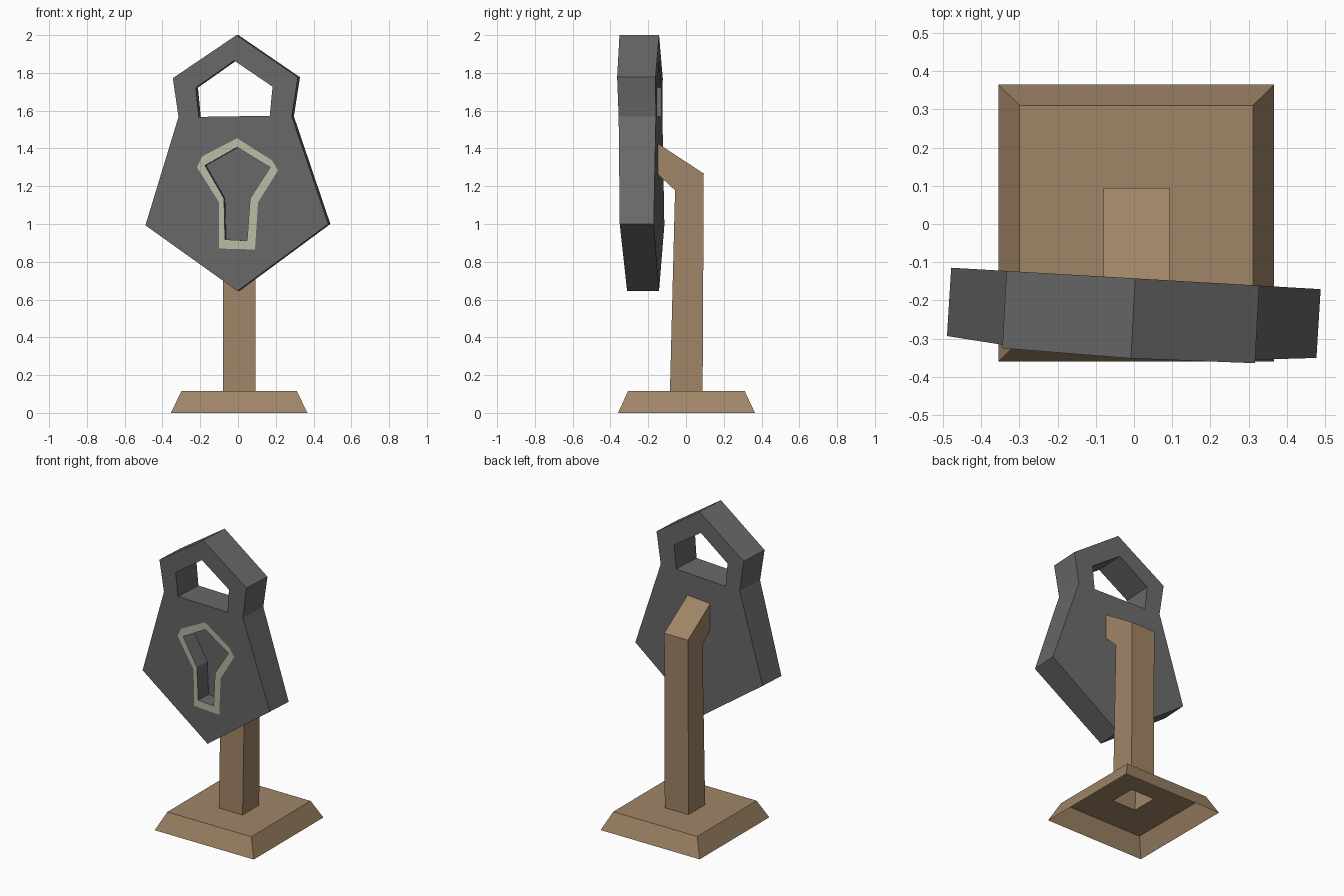
import bpy, bmesh

if "Cube" in bpy.data.objects:
    bpy.data.objects.remove(bpy.data.objects["Cube"])


def material(name, rgb):
    m = bpy.data.materials.new(name)
    m.diffuse_color = (*rgb, 1)
    m.use_nodes = True
    m.node_tree.nodes["Principled BSDF"].inputs["Base Color"].default_value = m.diffuse_color
    return m


def finish(bm, name, mat):
    me = bpy.data.meshes.new(name)
    bm.to_mesh(me)
    bm.free()
    me.materials.append(mat)
    ob = bpy.data.objects.new(name, me)
    bpy.context.collection.objects.link(ob)
    return ob


def loop(bm, pts):
    vs = [bm.verts.new(p) for p in pts]
    es = [bm.edges.new((vs[i - 1], vs[i])) for i in range(len(vs))]
    return vs, es


def bridge(bm, a, b):
    for i in range(len(a)):
        bm.faces.new((a[i - 1], a[i], b[i], b[i - 1]))


def fill(bm, *edge_loops):
    edges = [e for es in edge_loops for e in es]
    bmesh.ops.triangle_fill(bm, edges=edges, use_beauty=True, normal=(0, -1, 0))


# The plate is slightly turned and thickens towards the top
def front(x, z):
    return (x, -0.312 - 0.059 * x - 0.03 * (z - 0.645), z)


def back(x, z):
    return (x + 0.011, -0.143 - 0.058 * x, z)


def pocket(x, z):
    p = front(x, z)
    return (x + 0.006, p[1] + 0.1, z)


wood = material("wood", (0.35, 0.235, 0.135))
iron = material("dark_iron", (0.14, 0.14, 0.14))
brass = material("pale_trim", (0.52, 0.5, 0.38))

outline = [(-0.008, 2.0), (0.317, 1.777), (0.285, 1.57), (0.478, 1.0),
           (-0.003, 0.645), (-0.49, 0.993), (-0.315, 1.567), (-0.345, 1.772)]
handle = [(-0.02, 1.865), (0.183, 1.727), (0.168, 1.573), (-0.208, 1.567), (-0.223, 1.722)]
trim_out = [(-0.005, 1.454), (0.18, 1.337), (0.212, 1.284), (0.106, 1.114), (0.09, 0.865),
            (-0.1, 0.87), (-0.1, 1.114), (-0.217, 1.3), (-0.19, 1.358)]
trim_in = [(-0.005, 1.406), (0.17, 1.3), (0.064, 1.135), (0.048, 0.912),
           (-0.069, 0.918), (-0.074, 1.135), (-0.175, 1.31)]

# Padlock plate with handle opening and keyhole pocket
bm = bmesh.new()
of, oef = loop(bm, [front(*p) for p in outline])
ob_, oeb = loop(bm, [back(*p) for p in outline])
hf, hef = loop(bm, [front(*p) for p in handle])
hb, heb = loop(bm, [back(*p) for p in handle])
tf, tef = loop(bm, [front(*p) for p in trim_out])
kf, kef = loop(bm, [front(*p) for p in trim_in])
kb, keb = loop(bm, [pocket(*p) for p in trim_in])
fill(bm, oef, hef, tef)
fill(bm, oeb, heb)
fill(bm, keb)
bridge(bm, of, ob_)
bridge(bm, hf, hb)
bridge(bm, kf, kb)
# Temporary trim faces close the mesh so the normals come out consistent
before = set(bm.faces)
fill(bm, tef, kef)
trim_faces = [f for f in bm.faces if f not in before]
bmesh.ops.recalc_face_normals(bm, faces=bm.faces[:])
bmesh.ops.delete(bm, geom=trim_faces, context='FACES_ONLY')
finish(bm, "padlock_plate", iron)

# Flush keyhole trim
bm = bmesh.new()
_, a = loop(bm, [front(*p) for p in trim_out])
_, b = loop(bm, [front(*p) for p in trim_in])
fill(bm, a, b)
for f in bm.faces:
    f.normal_update()
    if f.normal.y > 0:
        f.normal_flip()
finish(bm, "keyhole_trim", brass)

# Stand: hollow open base flowing into a post that bends to the plate
# each ring: x min, x max, front y, front z, back y, back z
rings = [(-0.355, 0.367, -0.36, 0.0, 0.365, 0.0),
         (-0.3, 0.312, -0.307, 0.115, 0.311, 0.115),
         (-0.08, 0.093, -0.085, 0.115, 0.088, 0.115),
         (-0.08, 0.093, -0.058, 1.178, 0.094, 1.267),
         (-0.08, 0.093, -0.15, 1.264, -0.15, 1.427)]
bm = bmesh.new()
prev = None
for x0, x1, yf, zf, yb, zb in rings:
    ring = [bm.verts.new(p) for p in
            ((x0, yf, zf), (x1, yf, zf), (x1, yb, zb), (x0, yb, zb))]
    if prev:
        bridge(bm, prev, ring)
    prev = ring
bm.faces.new(prev)
bmesh.ops.recalc_face_normals(bm, faces=bm.faces[:])
finish(bm, "stand", wood)
